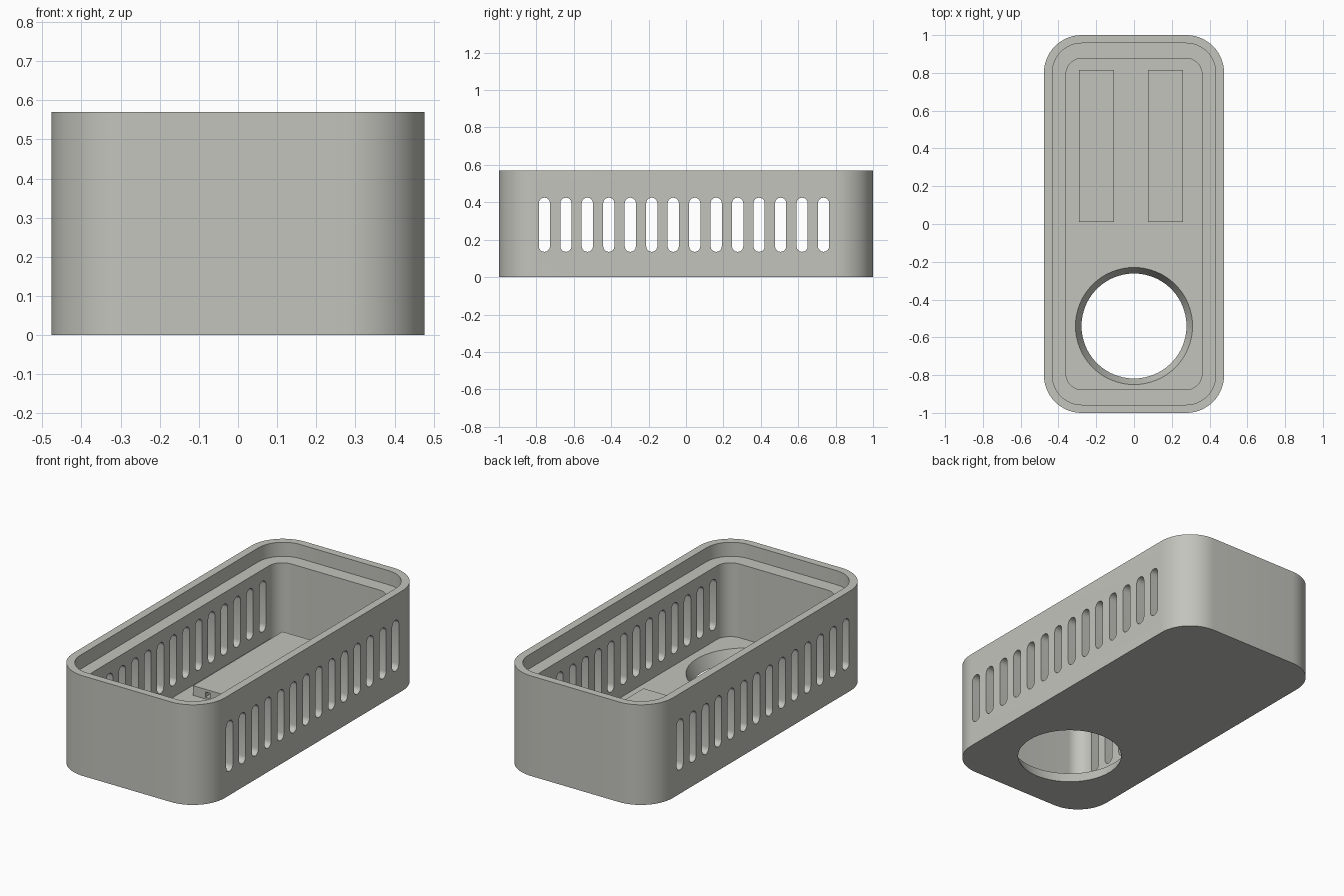
import bpy, bmesh, math
from mathutils import Matrix

if "Cube" in bpy.data.objects:
    bpy.data.objects.remove(bpy.data.objects["Cube"])

grey = bpy.data.materials.new("warm_grey")
grey.diffuse_color = (0.55, 0.55, 0.51, 1)
grey.use_nodes = True
grey.node_tree.nodes["Principled BSDF"].inputs["Base Color"].default_value = grey.diffuse_color


def make(name, bm):
    bmesh.ops.recalc_face_normals(bm, faces=bm.faces)
    me = bpy.data.meshes.new(name)
    bm.to_mesh(me)
    bm.free()
    ob = bpy.data.objects.new(name, me)
    bpy.context.collection.objects.link(ob)
    me.materials.append(grey)
    return ob


def select(ob):
    bpy.ops.object.select_all(action='DESELECT')
    ob.select_set(True)
    bpy.context.view_layer.objects.active = ob


def cut(ob, cutter):
    cutter.hide_render = True
    mod = ob.modifiers.new("cut", 'BOOLEAN')
    mod.operation = 'DIFFERENCE'
    mod.solver = 'EXACT'
    mod.object = cutter
    select(ob)
    bpy.ops.object.modifier_apply(modifier=mod.name)
    bpy.data.objects.remove(cutter)


def rounded_rect(hx, hy, r, steps=14):
    pts = []
    for i, (sx, sy) in enumerate([(1, 1), (-1, 1), (-1, -1), (1, -1)]):
        for k in range(steps + 1):
            a = math.pi / 2 * (i + k / steps)
            pts.append((sx * (hx - r) + r * math.cos(a),
                        sy * (hy - r) + r * math.sin(a)))
    return pts


def box(name, x0, x1, y0, y1, z0, z1):
    bm = bmesh.new()
    bmesh.ops.create_cube(bm, size=1)
    for v in bm.verts:
        v.co = ((x0 + x1) / 2 + v.co.x * (x1 - x0),
                (y0 + y1) / 2 + v.co.y * (y1 - y0),
                (z0 + z1) / 2 + v.co.z * (z1 - z0))
    return make(name, bm)


FLOOR, LEDGE, TOP = 0.07, 0.49, 0.57

# Open tray: outer wall, lid recess, ledge, inner wall and floor
bm = bmesh.new()
rings = []
for hx, hy, r, z in [(0.477, 1.0, 0.2, 0), (0.477, 1.0, 0.2, TOP),
                     (0.432, 0.957, 0.155, TOP), (0.432, 0.957, 0.155, LEDGE),
                     (0.36, 0.877, 0.085, LEDGE), (0.36, 0.877, 0.085, FLOOR)]:
    rings.append([bm.verts.new((x, y, z)) for x, y in rounded_rect(hx, hy, r)])
for a, b in zip(rings, rings[1:]):
    n = len(a)
    for i in range(n):
        bm.faces.new((a[i], a[(i + 1) % n], b[(i + 1) % n], b[i]))
bm.faces.new(rings[0][::-1])
bm.faces.new(rings[-1])
tray = make("tray", bm)

# Vent slots through both long walls
bm = bmesh.new()
r, z0, z1 = 0.03, 0.135, 0.425
for i in range(14):
    yc = -0.757 + i * 0.1148
    outline = []
    for k in range(9):
        a = math.pi * k / 8
        outline.append((yc + r * math.cos(a), z1 - r + r * math.sin(a)))
    for k in range(9):
        a = math.pi * (1 + k / 8)
        outline.append((yc + r * math.cos(a), z0 + r + r * math.sin(a)))
    face = bm.faces.new([bm.verts.new((-0.6, y, z)) for y, z in outline])
    ext = bmesh.ops.extrude_face_region(bm, geom=[face])
    bmesh.ops.translate(bm, vec=(1.2, 0, 0),
                        verts=[v for v in ext["geom"] if isinstance(v, bmesh.types.BMVert)])
cut(tray, make("slot_cutter", bm))

# Round floor opening, wider at the top
bm = bmesh.new()
slope = 0.032 / FLOOR
bmesh.ops.create_cone(bm, cap_ends=True, segments=64,
                      radius1=0.278 - 0.02 * slope,
                      radius2=0.31 + 0.02 * slope, depth=FLOOR + 0.04,
                      matrix=Matrix.Translation((0, -0.54, FLOOR / 2)))
cut(tray, make("opening_cutter", bm))
select(tray)
bpy.ops.object.shade_smooth_by_angle(angle=math.radians(30))

# Two raised pads on the floor, each with a small cable recess in its front
for side, x0, x1 in [("left", -0.29, -0.105), ("right", 0.075, 0.26)]:
    pad = box(side + "_pad", x0, x1, 0.01, 0.815, FLOOR - 0.01, 0.125)
    xc = (x0 + x1) / 2
    cut(pad, box("recess_cutter", xc - 0.015, xc + 0.015, -0.05, 0.06, 0.08, 0.11))
